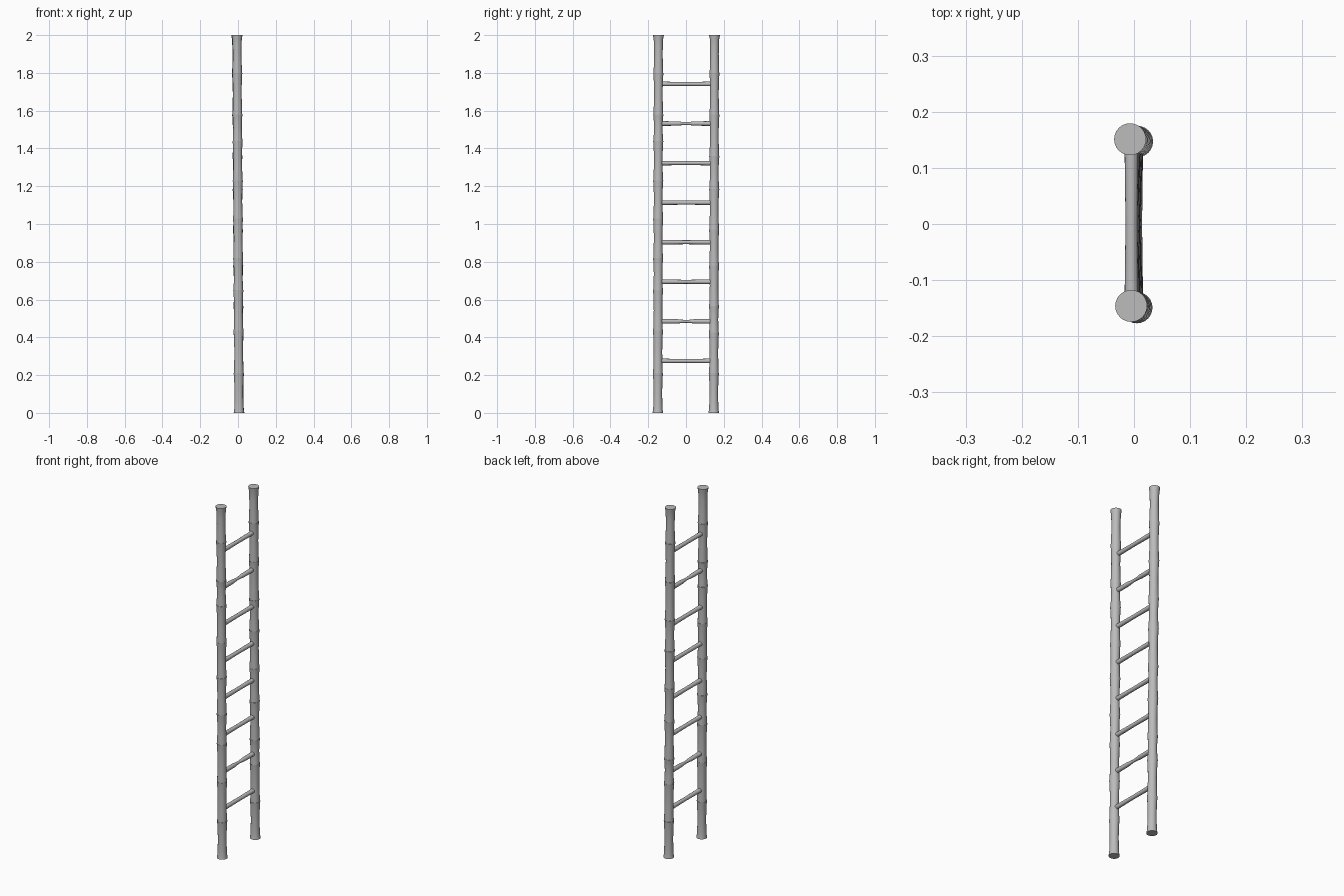
import bpy
import bmesh
from math import cos, sin, pi, radians
from mathutils import Vector

old = bpy.data.objects.get("Cube")
if old:
    bpy.data.objects.remove(old, do_unlink=True)

grey = bpy.data.materials.new("plain grey")
grey.use_nodes = True
colour = (0.5, 0.5, 0.5, 1)
grey.diffuse_color = colour
grey.node_tree.nodes["Principled BSDF"].inputs["Base Color"].default_value = colour


def tube(name, start, end, profile, side, sides=24):
    """Loft rings of (fraction along, radius) between two points."""
    start, end, side = Vector(start), Vector(end), Vector(side)
    axis = (end - start).normalized()
    u = (side - axis * side.dot(axis)).normalized()
    v = axis.cross(u)
    bm = bmesh.new()
    rings = []
    for t, r in profile:
        centre = start.lerp(end, t)
        rings.append([bm.verts.new(centre + r * (u * cos(a) + v * sin(a)))
                      for a in (2 * pi * i / sides for i in range(sides))])
    for low, high in zip(rings, rings[1:]):
        for i in range(sides):
            j = (i + 1) % sides
            bm.faces.new((low[i], low[j], high[j], high[i]))
    bm.faces.new(rings[0][::-1])
    bm.faces.new(rings[-1])
    mesh = bpy.data.meshes.new(name)
    bm.to_mesh(mesh)
    bm.free()
    mesh.materials.append(grey)
    obj = bpy.data.objects.new(name, mesh)
    bpy.context.collection.objects.link(obj)
    bpy.ops.object.select_all(action='DESELECT')
    obj.select_set(True)
    bpy.context.view_layer.objects.active = obj
    bpy.ops.object.shade_smooth_by_angle(angle=radians(35))
    return obj


def cane_profile(joints):
    """Waisted segments that flare into a raised lip at every joint."""
    length = joints[-1]
    waist, neck, flare, lip = 0.0225, 0.0235, 0.0255, 0.027
    rings = []
    for low, high in zip(joints, joints[1:]):
        span = high - low
        first = 0.028 if low == 0 else flare
        last = 0.0285 if high == length else lip
        rings += [((low + span * f) / length, r) for f, r in (
            (0, first), (0.1, 0.0247), (0.3, neck), (0.5, waist),
            (0.7, neck), (0.9, 0.025))]
        rings += [((high - 0.006) / length, last - 0.0005), (high / length, last)]
    return rings


# Two upright canes, leaning slightly sideways
front_joints = [0, .21, .435, .65, .82, 1.03, 1.23, 1.44, 1.58, 1.8, 2]
back_joints = [0, .21, .425, .565, .78, .97, 1.185, 1.36, 1.58, 1.8, 2]
tube("front_upright", (.005, -.149, 0), (-.005, -.146, 2),
     cane_profile(front_joints), (1, 0, 0))
tube("back_upright", (.006, .147, 0), (-.007, .151, 2),
     cane_profile(back_joints), (1, 0, 0))

# Eight evenly spaced rungs; two have a pinched middle
plain = [(0, .0125), (.15, .0118), (.5, .0105), (.85, .0118), (1, .0125)]
pinched = [(0, .0125), (.35, .0115), (.42, .009), (.5, .0075),
           (.58, .009), (.65, .0115), (1, .0125)]
for n in range(8):
    z = 0.275 + n * 0.2095
    x = 0.0055 - 0.0058 * z
    tube(f"rung_{n + 1}", (x, -.147, z), (x, .148, z),
         pinched if n in (1, 6) else plain, (0, 0, 1), 16)
